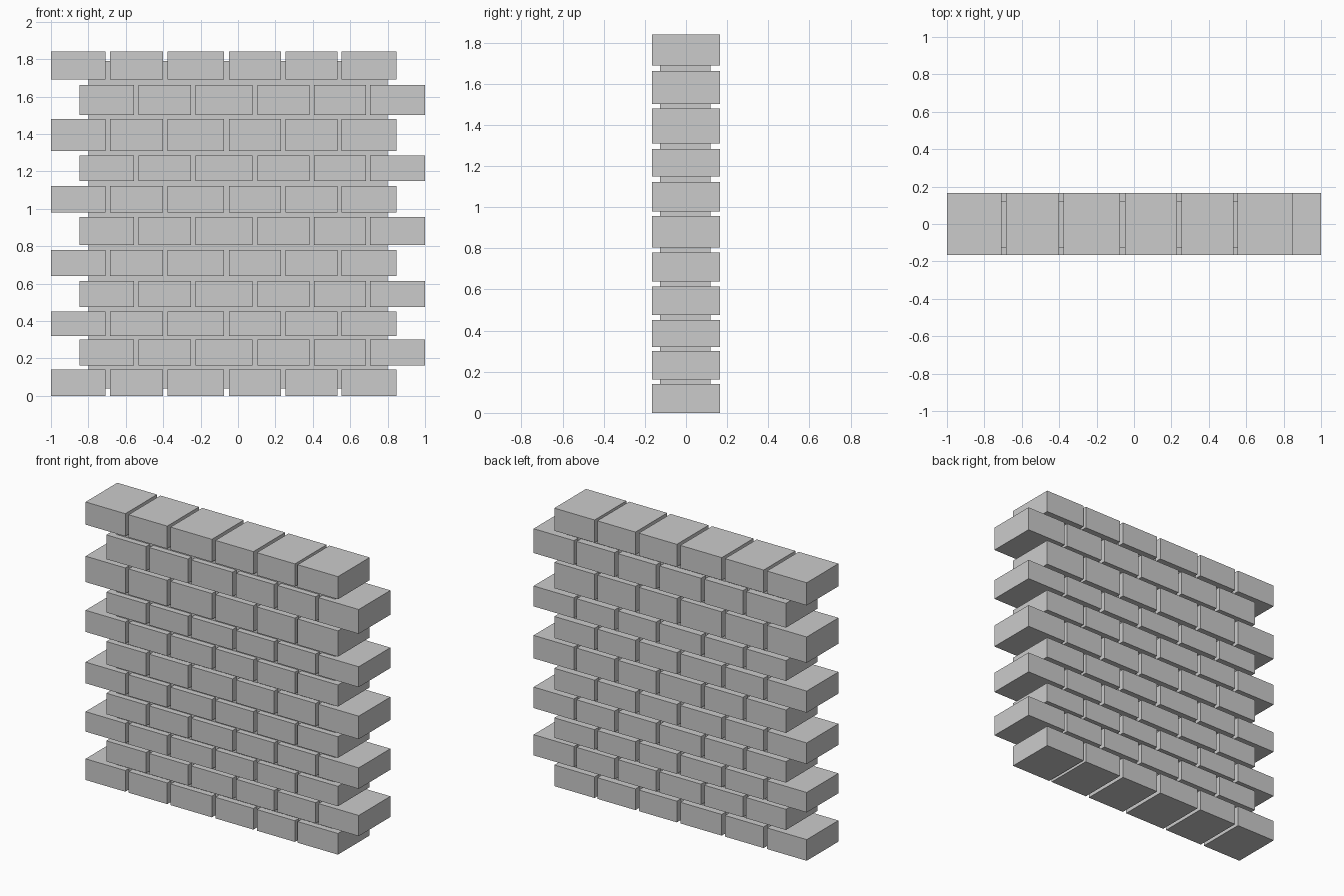
import bpy

if "Cube" in bpy.data.objects:
    bpy.data.objects.remove(bpy.data.objects["Cube"])


def box(name, x, y, z):
    """Axis-aligned box from (min, max) ranges."""
    bpy.ops.mesh.primitive_cube_add(size=1, location=[sum(r) / 2 for r in (x, y, z)])
    ob = bpy.context.object
    ob.name = name
    ob.scale = [r[1] - r[0] for r in (x, y, z)]
    bpy.ops.object.transform_apply(location=False, rotation=False, scale=True)
    return ob


# Recessed mortar core
box("mortar_core", (-0.8, 0.8), (-0.127, 0.12), (0.04, 1.79))

# Course heights and brick spans along a course
courses = [(0, 0.14), (0.163, 0.3), (0.32, 0.452), (0.476, 0.615), (0.64, 0.78),
           (0.805, 0.957), (0.98, 1.123), (1.149, 1.284), (1.31, 1.481),
           (1.502, 1.663), (1.69, 1.84)]
spans = [(-1, -0.709), (-0.685, -0.402), (-0.378, -0.075),
         (-0.049, 0.229), (0.254, 0.533), (0.553, 0.848)]

# Running bond: every second course is shifted sideways
for row, z in enumerate(courses):
    shift = 0.152 if row % 2 else 0
    for col, (x0, x1) in enumerate(spans):
        box(f"brick_{row + 1}_{col + 1}", (x0 + shift, x1 + shift), (-0.166, 0.166), z)
